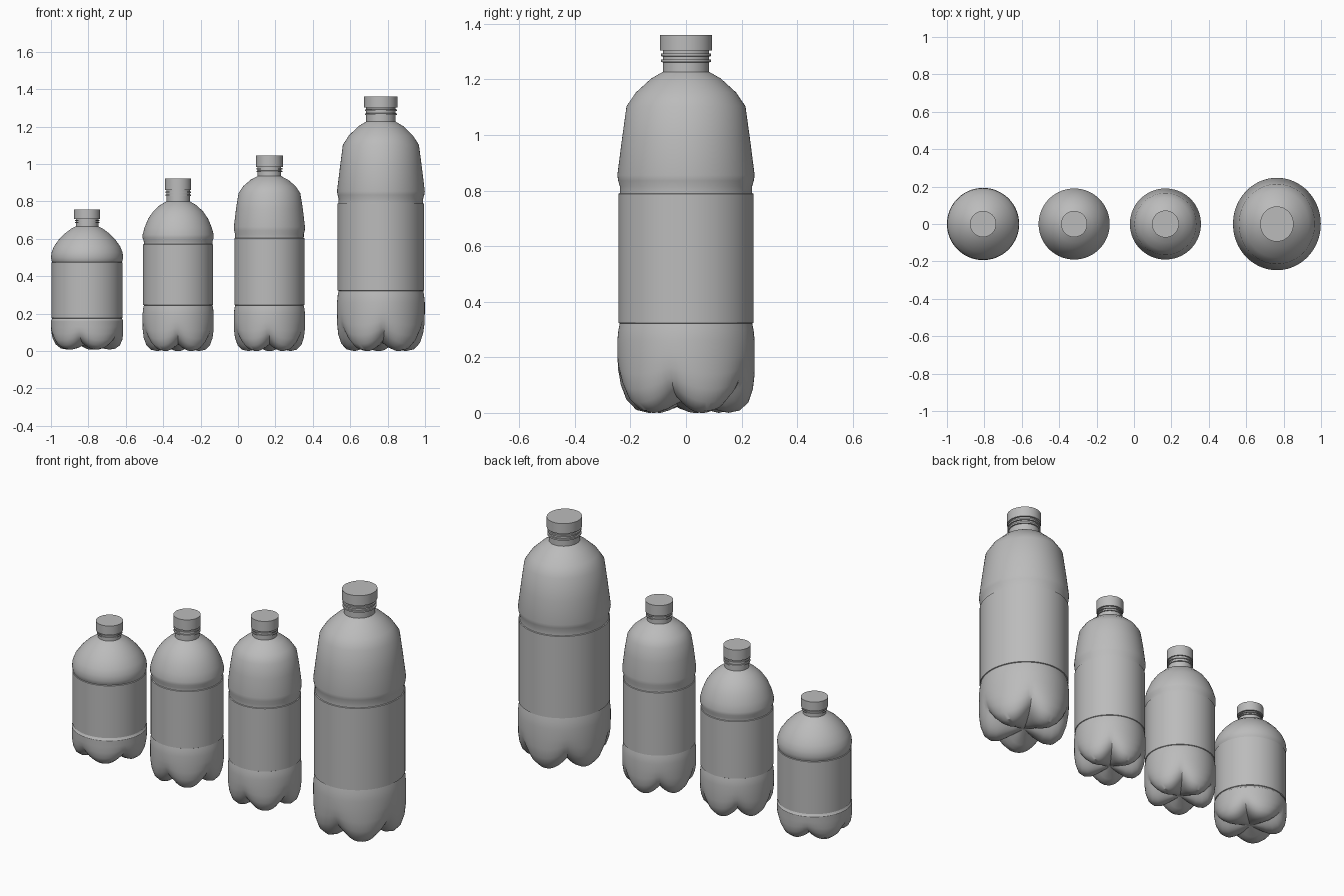
import bpy, bmesh, math

if "Cube" in bpy.data.objects:
    bpy.data.objects.remove(bpy.data.objects["Cube"])

SEG = 80  # multiple of five so the base creases land on vertices

grey = bpy.data.materials.new("plain grey")
grey.diffuse_color = (0.5, 0.5, 0.5, 1)
grey.use_nodes = True
grey.node_tree.nodes["Principled BSDF"].inputs["Base Color"].default_value = grey.diffuse_color

# foot cross-sections (radius fraction, height): through a lobe and through a crease
LOBE = [(1, .26), (1, .20), (1, .14), (.975, .085), (.91, .038), (.79, .009),
        (.62, 0), (.45, .010), (.25, .030)]
CREASE = [(1, .26), (1, .205), (.985, .165), (.94, .13), (.86, .098), (.74, .073),
          (.6, .058), (.44, .049), (.25, .046)]


def skin(name, rings, loc, sx, tip=None, close=False):
    """Join rings of points (top to bottom) into a smooth mesh."""
    bm = bmesh.new()
    loops = [[bm.verts.new(p) for p in ring] for ring in rings]
    for a, b in zip(loops, loops[1:]):
        for i in range(SEG):
            j = (i + 1) % SEG
            bm.faces.new((a[i], b[i], b[j], a[j]))
    if tip is not None:
        t, last = bm.verts.new((0, 0, tip)), loops[-1]
        for i in range(SEG):
            bm.faces.new((last[i], t, last[(i + 1) % SEG]))
    if close:
        bm.faces.new(loops[0])
        bm.faces.new(loops[-1][::-1])
    bmesh.ops.recalc_face_normals(bm, faces=bm.faces)
    me = bpy.data.meshes.new(name)
    bm.to_mesh(me)
    bm.free()
    ob = bpy.data.objects.new(name, me)
    bpy.context.collection.objects.link(ob)
    ob.location = loc
    ob.scale.x = sx
    me.materials.append(grey)
    bpy.ops.object.select_all(action='DESELECT')
    ob.select_set(True)
    bpy.context.view_layer.objects.active = ob
    bpy.ops.object.shade_smooth_by_angle(angle=math.radians(32))
    return ob


def bottle(name, x, R, top, cap_z, cap_r, shoulder, label, crease_deg, lift=0, sx=1):
    start = math.radians(crease_deg)
    angs = [start + 2 * math.pi * i / SEG for i in range(SEG)]

    def ring(r, z):
        return [(r * math.cos(a), r * math.sin(a), z) for a in angs]

    neck_r, neck_z = shoulder[0]
    hi, lo = label
    # neck with two thin rings
    h = cap_z - neck_z
    bead = neck_r + .08 * cap_r
    prof = [(neck_r, cap_z + .005)]
    for f in (.80, .52):
        prof += [(neck_r, neck_z + (f + .07) * h), (bead, neck_z + (f + .06) * h),
                 (bead, neck_z + (f - .06) * h), (neck_r, neck_z + (f - .07) * h)]
    # shoulder, recessed label band, rim above the foot
    zs = min(R / .247, (lo - .02) / .26)
    foot = .26 * zs
    prof += shoulder
    prof += [(R * .965, hi), (R * .985, hi - .002), (R * .985, lo + .002), (R * .965, lo),
             (R * .985, lo * .6 + foot * .4)]
    rings = [ring(r, z) for r, z in prof]
    # five-lobed foot
    for (rl, zl), (rc, zc) in zip(LOBE, CREASE):
        pts = []
        for a in angs:
            w = (1 - abs(math.sin(2.5 * (a - start)))) ** 1.15
            r = R * (rl + (rc - rl) * w)
            pts.append((r * math.cos(a), r * math.sin(a),
                        lift + (zl + (zc - zl) * w) * zs))
        rings.append(pts)
    skin(name + "_body", rings, (x, 0, 0), sx, tip=lift + .046 * zs)
    # screw cap
    skin(name + "_cap", [ring(cap_r, top), ring(cap_r, cap_z)], (x, 0, 0), sx, close=True)


bottle("small_bottle", -.807, .193, .757, .706, .070,
       [(.060, .667), (.085, .654), (.120, .628), (.152, .595), (.178, .558),
        (.190, .527), (.193, .50), (.190, .485)], (.475, .175), -102, lift=.008)

bottle("medium_bottle", -.320, .190, .922, .862, .070,
       [(.063, .800), (.098, .780), (.133, .747), (.160, .708), (.180, .660),
        (.190, .622), (.190, .605), (.184, .588)], (.572, .245), -90)

bottle("tall_bottle", .168, .190, 1.045, .985, .072,
       [(.063, .935), (.100, .916), (.140, .882), (.165, .845), (.178, .765),
        (.190, .665), (.189, .645), (.184, .625)], (.605, .245), -90)

bottle("large_bottle", .764, .247, 1.36, 1.303, .094,
       [(.083, 1.227), (.125, 1.203), (.180, 1.153), (.214, 1.103), (.231, .98),
        (.247, .855), (.244, .835), (.238, .815)], (.790, .322), -85, sx=.95)
